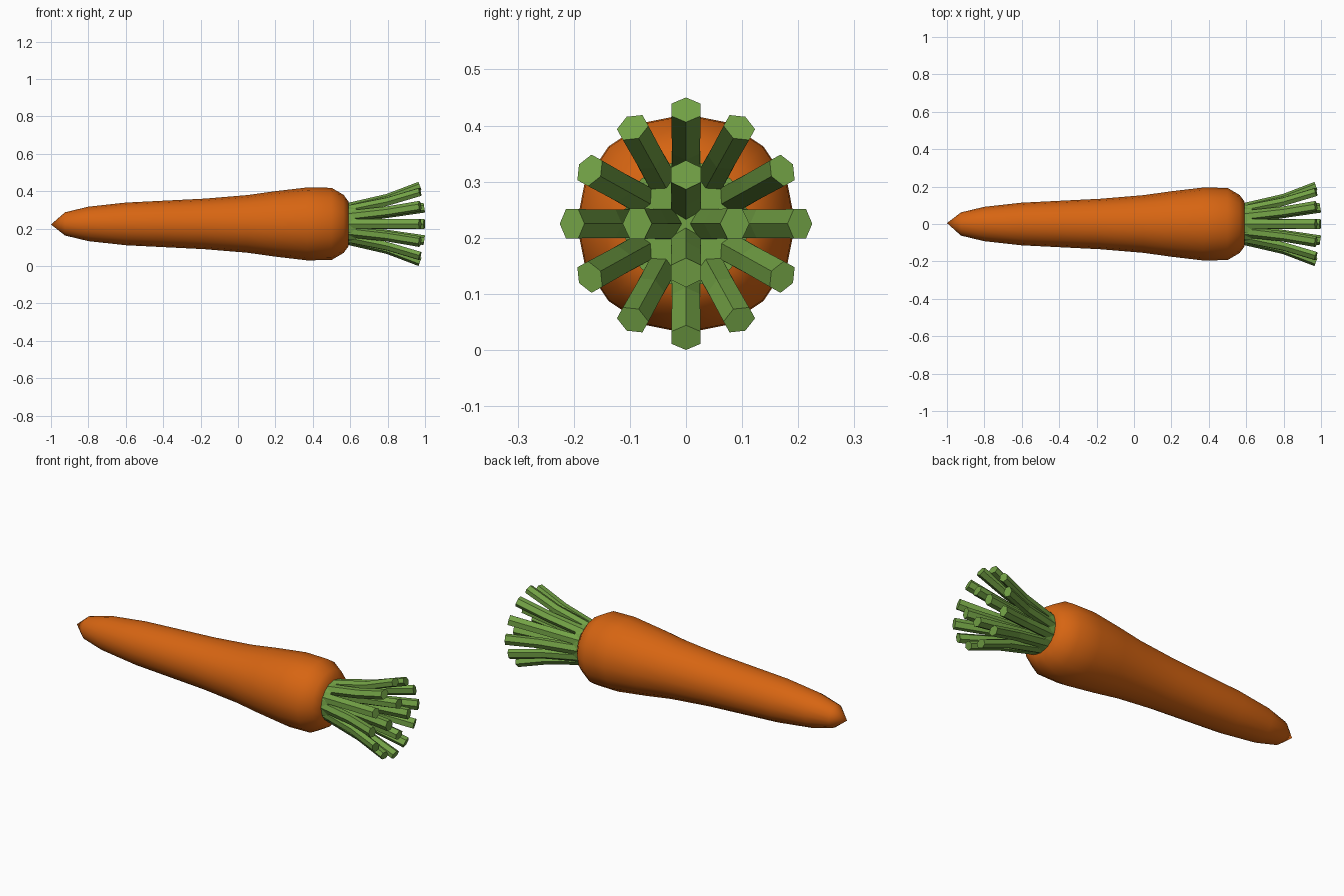
import bpy, bmesh, math

if "Cube" in bpy.data.objects:
    bpy.data.objects.remove(bpy.data.objects["Cube"])

AXIS_Z = 0.225  # height of the carrot's long axis


def material(name, rgb):
    m = bpy.data.materials.new(name)
    m.diffuse_color = (*rgb, 1)
    m.use_nodes = True
    m.node_tree.nodes["Principled BSDF"].inputs["Base Color"].default_value = m.diffuse_color
    return m


ORANGE = material("carrot orange", (0.68, 0.13, 0.006))
GREEN = material("stem green", (0.17, 0.36, 0.06))


def loft(bm, rings):
    """Skin a list of equal-sized rings of points and cap both ends."""
    vs = [[bm.verts.new(p) for p in ring] for ring in rings]
    n = len(vs[0])
    for a, b in zip(vs, vs[1:]):
        for i in range(n):
            bm.faces.new((a[i], a[(i + 1) % n], b[(i + 1) % n], b[i]))
    bm.faces.new(vs[0])
    bm.faces.new(vs[-1])


def finish(bm, name, mat, smooth=False):
    bmesh.ops.remove_doubles(bm, verts=bm.verts, dist=1e-5)
    bmesh.ops.recalc_face_normals(bm, faces=bm.faces)
    for f in bm.faces:
        f.smooth = smooth
    me = bpy.data.meshes.new(name)
    bm.to_mesh(me)
    bm.free()
    me.materials.append(mat)
    ob = bpy.data.objects.new(name, me)
    bpy.context.collection.objects.link(ob)
    return ob


def circle(x, r, n):
    return [(x, r * math.cos(2 * math.pi * i / n),
             AXIS_Z + r * math.sin(2 * math.pi * i / n)) for i in range(n)]


# Root: turned profile (x, radius), 16 sides
profile = [(-0.995, 0.006), (-0.925, 0.062), (-0.8, 0.092), (-0.6, 0.114),
           (-0.4, 0.124), (-0.18, 0.135), (0.05, 0.154), (0.2, 0.175),
           (0.37, 0.195), (0.5, 0.193), (0.565, 0.155), (0.592, 0.118)]
bm = bmesh.new()
loft(bm, [circle(x, r, 16) for x, r in profile])
tip = bmesh.ops.pointmerge
tip_verts = [v for v in bm.verts if v.co.x < -0.99]
tip(bm, verts=tip_verts, merge_co=(-1, 0.005, AXIS_Z - 0.003))
finish(bm, "root", ORANGE, smooth=True)

# Crown: short green collar the stems grow from
bm = bmesh.new()
loft(bm, [circle(0.58, 0.112, 16), circle(0.63, 0.113, 16)])
finish(bm, "crown", GREEN)


def stem(bm, angle, sections):
    """Six-sided stalk; section = x, centre radius, half width, half depth, lean."""
    ca, sa = math.cos(angle), math.sin(angle)
    rings = []
    for x, r, w, d, lean in sections:
        ring = []
        for u, v in ((0, 1), (1, 0.5), (1, -0.5), (0, -1), (-1, -0.5), (-1, 0.5)):
            rad, side = r + v * d, u * w
            ring.append((x - v * lean, rad * ca - side * sa,
                         AXIS_Z + rad * sa + side * ca))
        rings.append(ring)
    loft(bm, rings)


# Outer stems: twelve stalks flaring outward
bm = bmesh.new()
for quarter in range(4):
    for deg in (0, 29, 61):
        r_end = 0.203 if deg == 0 else 0.196
        stem(bm, math.radians(90 * quarter + deg),
             [(0.59, 0.088, 0.026, 0.025, 0),
              (0.80, 0.137, 0.025, 0.023, 0.006),
              (0.973, r_end, 0.026, 0.022, 0.008)])
finish(bm, "outer_stems", GREEN)

# Inner stems: four straighter stalks around the axis
bm = bmesh.new()
for quarter in range(4):
    stem(bm, math.radians(90 * quarter),
         [(0.59, 0.034, 0.027, 0.032, 0),
          (0.80, 0.060, 0.026, 0.028, 0.002),
          (0.996, 0.087, 0.027, 0.026, 0.004)])
finish(bm, "inner_stems", GREEN)
